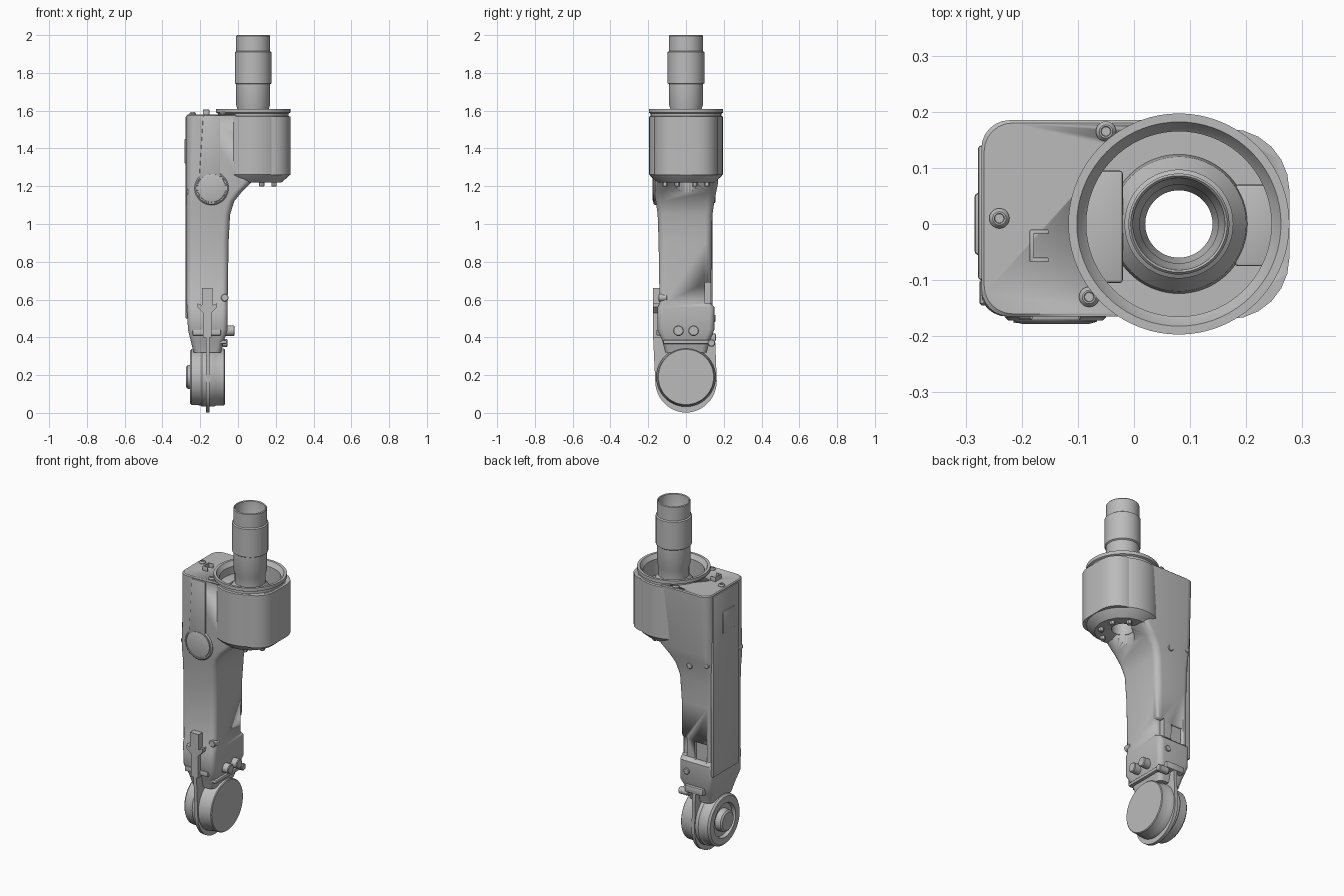
import bpy, bmesh, math
from mathutils import Vector, Matrix

cube = bpy.data.objects.get("Cube")
if cube:
    bpy.data.objects.remove(cube, do_unlink=True)

grey = bpy.data.materials.new("light_grey")
grey.use_nodes = True
grey.diffuse_color = (0.5, 0.5, 0.5, 1)
grey.node_tree.nodes["Principled BSDF"].inputs["Base Color"].default_value = (0.5, 0.5, 0.5, 1)

AXIS_X = 0.08     # centre of the vertical tube
JOINT_Z = 0.19    # centre of the lower joint
JOINT = Matrix.Translation((-0.16, 0, JOINT_Z)) @ Matrix.Rotation(math.pi / 2, 4, 'Y')
TUBE = Matrix.Translation((AXIS_X, 0, 0))


def finish(name, bm, matrix=None, bevel=0):
    bmesh.ops.remove_doubles(bm, verts=bm.verts, dist=1e-5)
    if bevel:
        bmesh.ops.bevel(bm, geom=bm.edges[:], offset=bevel, segments=2, affect='EDGES', profile=0.5)
    bmesh.ops.recalc_face_normals(bm, faces=bm.faces)
    if matrix:
        bm.transform(matrix)
    mesh = bpy.data.meshes.new(name)
    bm.to_mesh(mesh)
    bm.free()
    mesh.materials.append(grey)
    ob = bpy.data.objects.new(name, mesh)
    bpy.context.collection.objects.link(ob)
    bpy.ops.object.select_all(action='DESELECT')
    ob.select_set(True)
    bpy.context.view_layer.objects.active = ob
    bpy.ops.object.shade_smooth_by_angle(angle=math.radians(30))
    return ob


def lathe(name, profile, matrix, steps=72):
    """Revolve a closed (radius, height) profile round z."""
    bm = bmesh.new()
    rings = []
    for i in range(steps):
        a = math.tau * i / steps
        rings.append([bm.verts.new((r * math.cos(a), r * math.sin(a), z)) for r, z in profile])
    n = len(profile)
    for i in range(steps):
        p, q = rings[i], rings[(i + 1) % steps]
        for j in range(n):
            k = (j + 1) % n
            if profile[j][0] or profile[k][0]:
                bm.faces.new((p[j], q[j], q[k], p[k]))
    return finish(name, bm, matrix)


def rod(name, radius, z0, z1, matrix, steps=32, edge=0):
    return lathe(name, [(0, z0), (radius - edge, z0), (radius, z0 + edge),
                        (radius, z1 - edge), (radius - edge, z1), (0, z1)], matrix, steps)


def loft(name, sections):
    """Skin rounded rectangles given as (z, x0, x1, y0, y1, corner radius)."""
    bm = bmesh.new()
    rings = []
    for z, x0, x1, y0, y1, r in sections:
        ring = []
        corners = [(x1 - r, y1 - r), (x0 + r, y1 - r), (x0 + r, y0 + r), (x1 - r, y0 + r)]
        for c, (cx, cy) in enumerate(corners):
            for s in range(7):
                a = (c + s / 6) * math.pi / 2
                ring.append(bm.verts.new((cx + r * math.cos(a), cy + r * math.sin(a), z)))
        rings.append(ring)
    n = len(rings[0])
    for a, b in zip(rings, rings[1:]):
        for j in range(n):
            bm.faces.new((a[j], a[(j + 1) % n], b[(j + 1) % n], b[j]))
    bm.faces.new(rings[0])
    bm.faces.new(rings[-1])
    return finish(name, bm)


def box(name, x0, x1, y0, y1, z0, z1, bevel=0.005):
    bm = bmesh.new()
    bmesh.ops.create_cube(bm, size=1)
    for v in bm.verts:
        v.co = Vector(((x0 + x1) / 2 + v.co.x * (x1 - x0), (y0 + y1) / 2 + v.co.y * (y1 - y0),
                       (z0 + z1) / 2 + v.co.z * (z1 - z0)))
    return finish(name, bm, bevel=bevel)


def plate(name, outline, depth, to_3d, bevel=0):
    """Extrude a flat outline; to_3d maps (u, v, w) to a position."""
    bm = bmesh.new()
    ends = [[bm.verts.new(to_3d(u, v, w)) for u, v in outline] for w in depth]
    n = len(outline)
    for j in range(n):
        k = (j + 1) % n
        bm.faces.new((ends[0][j], ends[0][k], ends[1][k], ends[1][j]))
    bm.faces.new(ends[0])
    bm.faces.new(ends[1])
    return finish(name, bm, bevel=bevel)


def cut(target, cutter):
    mod = target.modifiers.new("cut", 'BOOLEAN')
    mod.operation, mod.solver, mod.object = 'DIFFERENCE', 'EXACT', cutter
    bpy.context.view_layer.objects.active = target
    bpy.ops.object.modifier_apply(modifier=mod.name)
    bpy.data.objects.remove(cutter, do_unlink=True)


def facing(x, y, z, axis, angle):
    return Matrix.Translation((x, y, z)) @ Matrix.Rotation(angle, 4, axis)


# Main arm casting
arm = loft("arm_body", [
    (0.32, -0.235, -0.09, -0.11, 0.11, 0.03),
    (0.38, -0.25, -0.075, -0.125, 0.125, 0.03),
    (0.44, -0.265, -0.055, -0.15, 0.15, 0.03),
    (0.56, -0.27, -0.055, -0.15, 0.15, 0.03),
    (0.58, -0.272, -0.055, -0.14, 0.132, 0.03),
    (0.9, -0.272, -0.05, -0.145, 0.135, 0.035),
    (1.05, -0.272, -0.042, -0.15, 0.14, 0.035),
    (1.12, -0.272, -0.02, -0.16, 0.15, 0.035),
    (1.17, -0.272, 0.02, -0.163, 0.16, 0.04),
    (1.22, -0.272, 0.07, -0.165, 0.17, 0.045),
    (1.575, -0.272, 0.07, -0.165, 0.185, 0.05),
    (1.58, -0.267, 0.07, -0.16, 0.18, 0.05)])
nose = loft("wrist_nose", [(1.26, 0.05, 0.277, -0.17, 0.17, 0.11), (1.57, 0.05, 0.277, -0.17, 0.17, 0.11)])
for part in (arm, nose):
    cut(part, rod("well_cutter", 0.18, 1.46, 1.8, TUBE, 72))
    cut(part, rod("bore_cutter", 0.062, 1.0, 1.8, TUBE, 72))
cut(arm, box("pocket_cutter", -0.1, 0, 0.1, 0.2, 0.58, 0.69, 0))
cut(arm, box("back_pocket_cutter", -0.23, -0.15, 0.115, 0.2, 0.57, 0.68, 0))

# Round wrist housing, open at the top
lathe("wrist_housing", [
    (0.06, 1.235), (0.1, 1.22), (0.15, 1.22), (0.185, 1.25), (0.195, 1.262), (0.195, 1.568),
    (0.187, 1.572), (0.187, 1.585), (0.197, 1.59), (0.197, 1.61), (0.182, 1.61), (0.17, 1.59),
    (0.165, 1.585), (0.165, 1.47), (0.06, 1.47)], TUBE)
box("well_wall", -0.09, -0.02, -0.105, 0.095, 1.46, 1.54)
box("well_ledge", 0.18, 0.25, -0.075, 0.07, 1.46, 1.49)

# Hollow vertical tube
lathe("tube", [
    (0.06, 1.3), (0.06, 1.62), (0.07, 1.64), (0.07, 1.9), (0.078, 1.92), (0.082, 1.995),
    (0.086, 2.0), (0.09, 1.995), (0.09, 1.915), (0.097, 1.91), (0.097, 1.745), (0.09, 1.74),
    (0.09, 1.63), (0.083, 1.61), (0.083, 1.56), (0.12, 1.51), (0.125, 1.46), (0.125, 1.3)], TUBE)

# Bolts below the wrist housing
for i in range(8):
    a = math.tau * (i + 0.5) / 8
    rod("wrist_bolt", 0.014, 1.198, 1.23,
        Matrix.Translation((AXIS_X + 0.12 * math.cos(a), 0.12 * math.sin(a), 0)), 12, 0.003)

# Screws and cable clip on the top face
for x, y in ((-0.05, 0.165), (-0.24, 0.01), (-0.08, -0.13)):
    spot = Matrix.Translation((x, y, 0))
    lathe("top_screw", [(0, 1.57), (0.018, 1.57), (0.018, 1.584), (0.012, 1.592), (0.009, 1.592),
                        (0.008, 1.586), (0, 1.586)], spot, 20)
box("clip_spine", -0.186, -0.178, -0.068, -0.01, 1.57, 1.605, 0.002)
for y in (-0.068, -0.018):
    box("clip_arm", -0.186, -0.152, y, y + 0.008, 1.57, 1.605, 0.002)

# Rear cover and its oval badge
box("rear_cover", -0.278, -0.26, -0.1, 0.14, 0.5, 1.57, 0.006)
box("rear_badge", -0.284, -0.27, -0.055, 0.055, 1.32, 1.45, 0.006)

# Side cover and round cap
plate("side_cover", [(-0.205, 1.25), (-0.185, 1.57), (-0.095, 1.57), (-0.095, 1.2), (-0.2, 1.2)],
      (-0.15, -0.172), lambda u, v, w: (u, w, v), 0.004)
lathe("side_cap", [(0, 0.1), (0.09, 0.1), (0.09, 0.166), (0.084, 0.172), (0.08, 0.172), (0.079, 0.168),
                   (0.075, 0.168), (0.074, 0.174), (0.06, 0.178), (0, 0.178)],
      facing(-0.14, 0, 1.19, 'X', math.pi / 2), 48)

# Small plugs on the arm sides
for x, z in ((-0.255, 1.17), (-0.07, 0.61)):
    rod("front_plug", 0.02, 0.1, 0.145, facing(x, 0, z, 'X', math.pi / 2), 20, 0.003)
for x, z in ((-0.13, 1.13), (-0.24, 1.16), (-0.11, 0.5)):
    rod("back_plug", 0.018, 0.1, 0.157, facing(x, 0, z, 'X', -math.pi / 2), 20, 0.003)

# Lower joint drum with recessed hub
lathe("joint_drum", [
    (0, 0.09), (0.146, 0.09), (0.15, 0.086), (0.152, 0.04), (0.157, 0.03), (0.157, -0.03), (0.15, -0.04),
    (0.148, -0.085), (0.138, -0.095), (0.1, -0.095), (0.095, -0.075), (0.065, -0.075), (0.062, -0.108),
    (0.052, -0.115), (0, -0.115)], JOINT)

# Thin seam rib round the joint
arc = [math.pi + math.pi * i / 24 for i in range(25)]
rib = [(0.163 * math.cos(a), 0.17 + 0.168 * math.sin(a)) for a in arc]
plate("joint_rib", rib + [(0.153, 0.42), (-0.175, 0.42)], (-0.17, -0.15), lambda u, v, w: (w, u, v))

# Forked bracket on the front of the joint
plate("fork_bracket", [(-0.19, 0.66), (-0.135, 0.66), (-0.135, 0.57), (-0.11, 0.58), (-0.11, 0.56),
                       (-0.14, 0.53), (-0.14, 0.4), (-0.185, 0.4), (-0.185, 0.53), (-0.215, 0.56),
                       (-0.215, 0.58), (-0.19, 0.57)],
      (-0.13, -0.176), lambda u, v, w: (u, w, v))
box("collar_lug", -0.24, -0.09, -0.156, -0.1, 0.41, 0.44)
box("back_lug", -0.22, -0.1, 0.1, 0.158, 0.38, 0.42)

# Clips and collar above the drum
box("collar_lip", -0.14, -0.06, -0.12, 0.13, 0.365, 0.385)
for y in (-0.04, 0.04):
    rod("collar_clip", 0.028, -0.08, -0.018, facing(0, y, 0.435, 'Y', math.pi / 2), 20, 0.004)
rod("collar_pin", 0.02, -0.12, -0.055, facing(0, 0.135, 0.37, 'Y', math.pi / 2), 20, 0.004)
